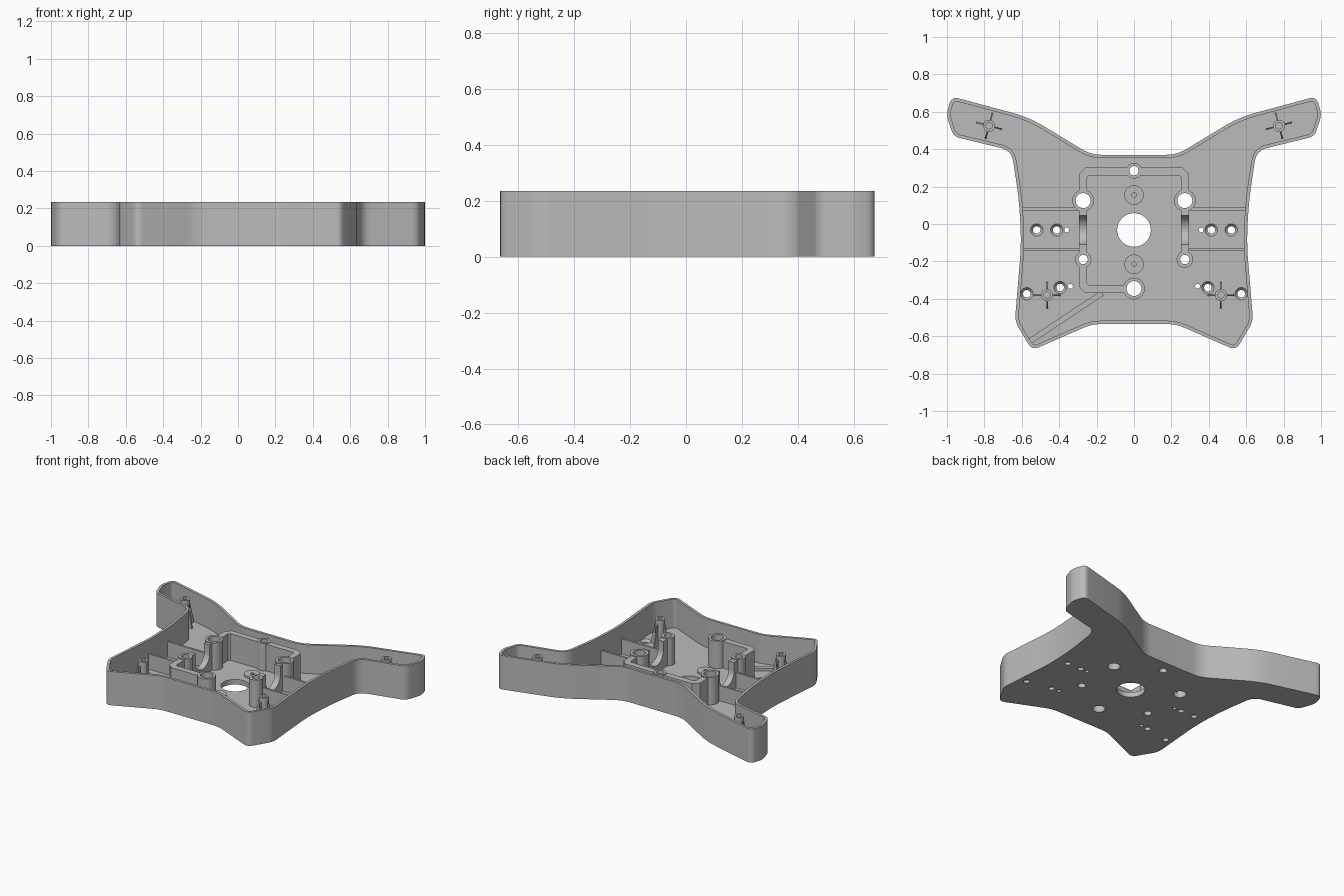
import bpy, bmesh, math
from mathutils import Vector, Matrix

if "Cube" in bpy.data.objects:
    bpy.data.objects.remove(bpy.data.objects["Cube"], do_unlink=True)

FLOOR, TOP, BOSS = 0.035, 0.235, 0.226

grey = bpy.data.materials.new("grey_plastic")
grey.use_nodes = True
colour = (0.5, 0.5, 0.5, 1)
grey.diffuse_color = colour
grey.node_tree.nodes["Principled BSDF"].inputs["Base Color"].default_value = colour


def finish(bm, name):
    bmesh.ops.recalc_face_normals(bm, faces=bm.faces)
    mesh = bpy.data.meshes.new(name)
    bm.to_mesh(mesh)
    bm.free()
    mesh.materials.append(grey)
    obj = bpy.data.objects.new(name, mesh)
    bpy.context.collection.objects.link(obj)
    return obj


def prism(name, pts, z0, z1):
    bm = bmesh.new()
    face = bm.faces.new([bm.verts.new((p[0], p[1], z0)) for p in pts])
    up = bmesh.ops.extrude_face_region(bm, geom=[face])["geom"]
    bmesh.ops.translate(bm, vec=(0, 0, z1 - z0),
                        verts=[v for v in up if isinstance(v, bmesh.types.BMVert)])
    return finish(bm, name)


def lathe(name, x, y, profile, n=32):
    """Revolve a closed (radius, z) profile about a vertical axis."""
    bm = bmesh.new()
    rings = []
    for i in range(n):
        a = math.tau * i / n
        rings.append([bm.verts.new((x + r * math.cos(a), y + r * math.sin(a), z)) for r, z in profile])
    for i in range(n):
        a, b = rings[i], rings[(i + 1) % n]
        for j in range(len(profile)):
            k = (j + 1) % len(profile)
            bm.faces.new((a[j], b[j], b[k], a[k]))
    return finish(bm, name)


def tube(name, x, y, outer, inner, height, z0=FLOOR - 0.005):
    return lathe(name, x, y, [(outer, z0), (outer, height), (inner, height), (inner, z0)])


def cone(x, y, r0, r1, z0, z1):
    bm = bmesh.new()
    bmesh.ops.create_cone(bm, cap_ends=True, segments=32, radius1=r0, radius2=r1, depth=z1 - z0,
                          matrix=Matrix.Translation((x, y, (z0 + z1) / 2)))
    return finish(bm, "cutter")


def offset(pts, d, closed=True):
    """Shift a polyline to its left by d with mitred corners."""
    out, n = [], len(pts)
    for i, p in enumerate(pts):
        a = pts[i - 1] if closed or i else p - (pts[1] - p)
        b = pts[(i + 1) % n] if closed or i < n - 1 else p + (p - pts[i - 1])
        u, v = (p - a).normalized(), (b - p).normalized()
        nu, nv = Vector((-u.y, u.x)), Vector((-v.y, v.x))
        m = (nu + nv).normalized()
        out.append(p + m * d / max(m.dot(nu), 0.3))
    return out


def rounded(corners, steps=6):
    out, n = [], len(corners)
    for i, (x, y, d) in enumerate(corners):
        p = Vector((x, y))
        a = p + (Vector(corners[i - 1][:2]) - p).normalized() * d
        b = p + (Vector(corners[(i + 1) % n][:2]) - p).normalized() * d
        for s in range(steps + 1):
            t = s / steps
            out.append(a * (1 - t) ** 2 + p * 2 * t * (1 - t) + b * t * t)
    return out


def wall(name, path, width, z0, z1):
    path = [Vector(p) for p in path]
    return prism(name, offset(path, width / 2, False) + offset(path, -width / 2, False)[::-1], z0, z1)


def cut(obj, cutters):
    for c in cutters:
        mod = obj.modifiers.new("cut", 'BOOLEAN')
        mod.operation, mod.solver, mod.object = 'DIFFERENCE', 'EXACT', c
    deps = bpy.context.evaluated_depsgraph_get()
    mesh = bpy.data.meshes.new_from_object(obj.evaluated_get(deps))
    obj.modifiers.clear()
    obj.data = mesh


# Outer shell: mirrored outline, hollowed from above
half = [(.225, -.535, .05), (.545, -.675, .04), (.637, -.52, .04), (.602, -.1, .1),
        (.615, .134, .1), (.655, .393, .06), (.965, .468, .035), (1.003, .585, .03),
        (.975, .682, .04), (.56, .57, .09), (.23, .37, .06)]
outline = rounded(half + [(-x, y, d) for x, y, d in reversed(half)])
shell = prism("shell", outline, 0, TOP)
cavity = prism("cutter", offset(outline, 0.018), FLOOR, TOP + 0.1)

# Hole layout: x, y, hole radius, boss radius
bosses = [(0, .285, .025, .042), (0, -.345, .04, .058)]
screws, pins = [], []
for s in (-1, 1):
    bosses += [(s * .272, .125, .04, .058), (s * .272, -.19, .025, .044)]
    screws += [(s * .52, -.032), (s * .413, -.032), (s * .395, -.34), (s * .573, -.373)]
    pins += [(s * .36, -.032), (s * .34, -.333)]

boss_cuts = [cone(x, y, r, r, -.1, .4) for x, y, r, _ in bosses]
floor_cuts = [cone(0, -.032, .09, .09, -.1, .1)]
for x, y in screws:
    floor_cuts += [cone(x, y, .02, .02, -.1, .1), cone(x, y, .018, .034, FLOOR - .018, FLOOR + .001)]
floor_cuts += [cone(x, y, .013, .013, -.1, .1) for x, y in pins]
cut(shell, [cavity] + boss_cuts + floor_cuts)

# Central frame with a U-shaped saddle in each side
frame = wall("central_frame", [(-.03, -.348), (-.25, -.348), (-.272, -.326), (-.272, .258),
                               (-.25, .281), (.25, .281), (.272, .258), (.272, -.19)],
             .043, FLOOR - .005, BOSS - .006)
arc = [(-.032 + .078 * math.cos(a), .158 + .078 * math.sin(a))
       for a in (math.pi + math.pi * i / 24 for i in range(25))]
saddle = prism("cutter", arc + [(.046, .4), (-.11, .4)], -.5, .5)
saddle.data.transform(Matrix(((0, 0, 1, 0), (1, 0, 0, 0), (0, 1, 0, 0), (0, 0, 0, 1))))
cut(frame, [saddle] + boss_cuts)
for x, y, r, outer in bosses:
    tube("frame_boss", x, y, outer, r, BOSS)

# Low locating discs on the centre line
for y in (.155, -.215):
    tube("locating_disc", 0, y, .052, .012, FLOOR + .012)

# Side ribs between frame and shell
for s in (-1, 1):
    for y in (.08, -.138):
        wall("side_rib", [(s * .28, y), (s * .598, y)], .014, FLOOR - .005, .14)

# Diagonal rib in the front left-hand corner of the tray
wall("diagonal_rib", [(-.565, -.632), (-.17, -.37)], .03, FLOOR - .005, .055)

# Finned standoffs, with tapering fins
for s in (-1, 1):
    for x, y, turn in ((s * .775, .525, s * math.radians(15)), (s * .465, -.38, 0)):
        tube("standoff", x, y, .032, .017, .22)
        cone_fill = cone(x, y, .018, .018, FLOOR - .005, .12)
        cone_fill.name = "standoff_core"
        for q in range(4):
            fin = prism("standoff_fin", [(.026, FLOOR - .005), (.072, FLOOR - .005), (.036, .19), (.026, .19)],
                        -.004, .004)
            fin.data.transform(Matrix.Translation((x, y, 0)) @ Matrix.Rotation(turn + q * math.pi / 2, 4, 'Z')
                               @ Matrix.Rotation(math.pi / 2, 4, 'X'))

# Remove the cutters and shade with sharp edges kept
for obj in list(bpy.data.objects):
    if obj.name.startswith("cutter"):
        bpy.data.objects.remove(obj, do_unlink=True)
bpy.ops.object.select_all(action='DESELECT')
for obj in bpy.context.collection.objects:
    if obj.type == 'MESH':
        obj.select_set(True)
        bpy.context.view_layer.objects.active = obj
bpy.ops.object.shade_smooth_by_angle(angle=math.radians(25))
